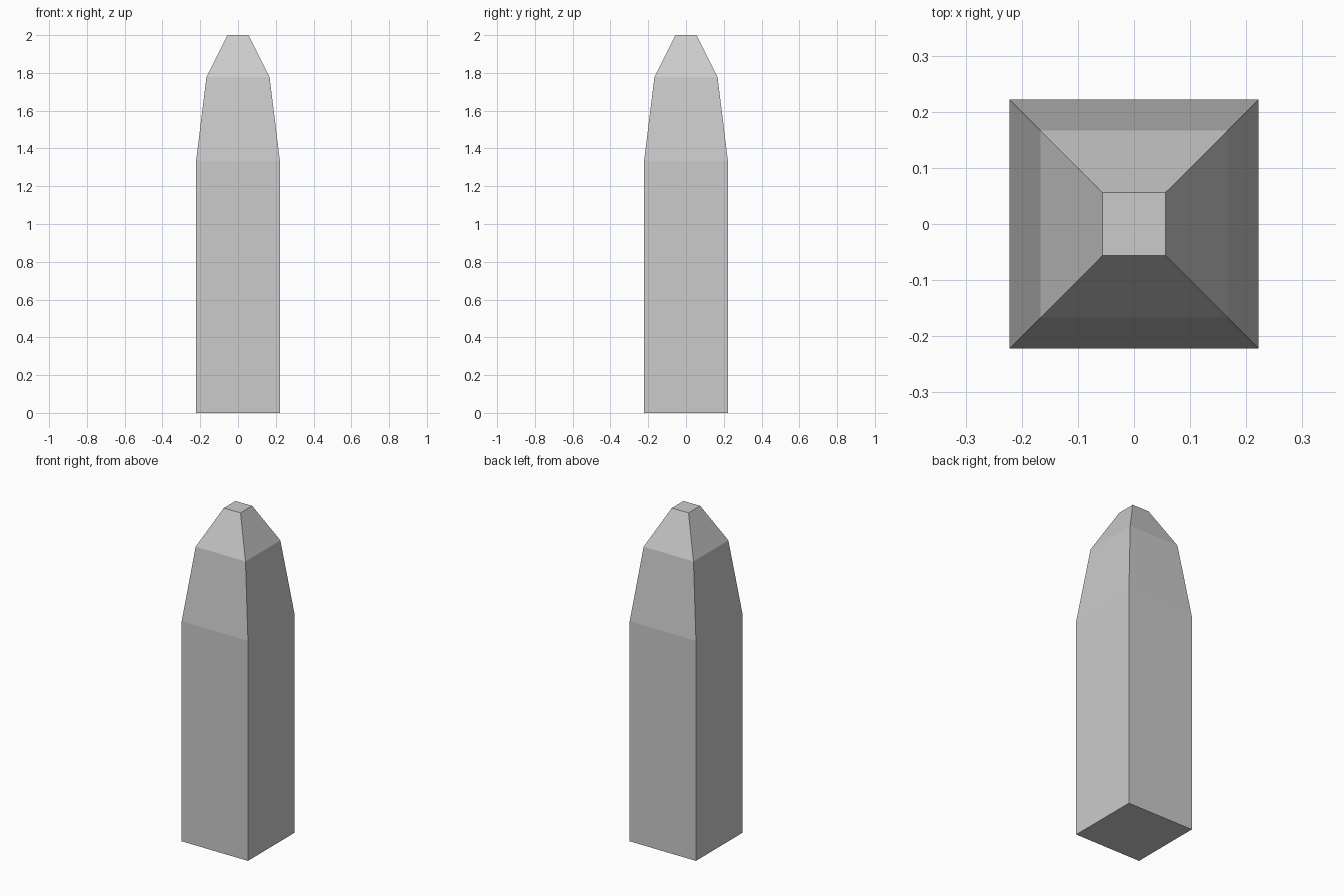
import bpy
import bmesh

cube = bpy.data.objects.get("Cube")
if cube:
    bpy.data.objects.remove(cube, do_unlink=True)

# Plain grey stone
grey = bpy.data.materials.new("light_grey")
grey.use_nodes = True
color = (0.6, 0.6, 0.6, 1)
grey.diffuse_color = color
grey.node_tree.nodes["Principled BSDF"].inputs["Base Color"].default_value = color

# Square post: (half width, height) from foot to flat tip
profile = [(0.222, 0), (0.222, 1.333), (0.167, 1.778), (0.056, 2)]
corners = [(-1, -1), (1, -1), (1, 1), (-1, 1)]

bm = bmesh.new()
rings = [[bm.verts.new((x * w, y * w, z)) for x, y in corners] for w, z in profile]
for low, high in zip(rings, rings[1:]):
    for i in range(4):
        j = (i + 1) % 4
        bm.faces.new((low[i], low[j], high[j], high[i]))

# Base and tip
bm.faces.new(reversed(rings[0]))
bm.faces.new(rings[-1])

mesh = bpy.data.meshes.new("tapered_post")
bm.to_mesh(mesh)
bm.free()
mesh.materials.append(grey)
post = bpy.data.objects.new("tapered_post", mesh)
bpy.context.collection.objects.link(post)
